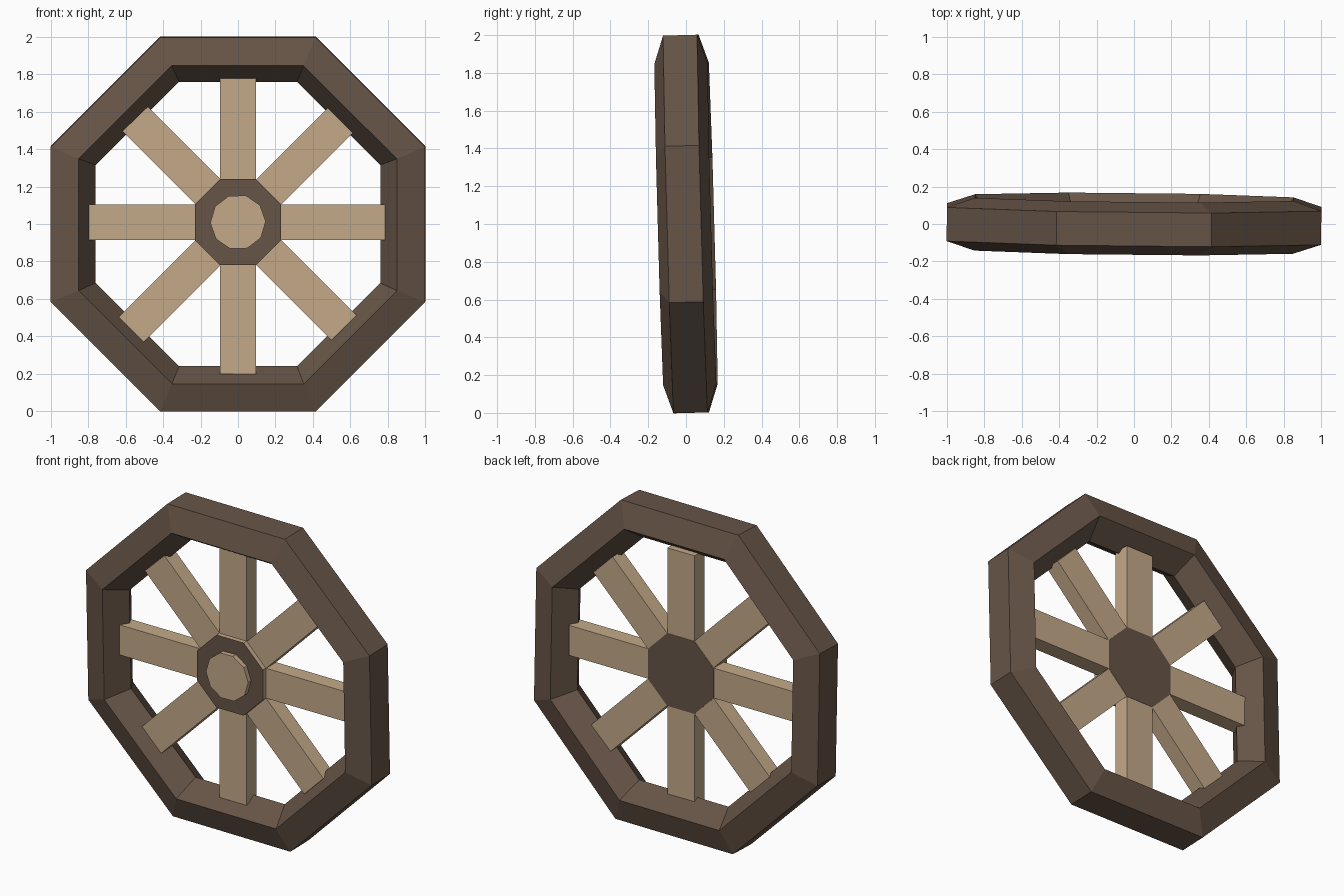
import bpy, bmesh
from math import cos, sin, pi, radians
from mathutils import Matrix

if "Cube" in bpy.data.objects:
    bpy.data.objects.remove(bpy.data.objects["Cube"])


def material(name, rgb):
    m = bpy.data.materials.new(name)
    m.diffuse_color = (*rgb, 1)
    m.use_nodes = True
    m.node_tree.nodes["Principled BSDF"].inputs["Base Color"].default_value = m.diffuse_color
    return m


DARK = material("dark_wood", (0.135, 0.09, 0.063))
LIGHT = material("light_wood", (0.55, 0.40, 0.25))


def finish(name, bm, *mats):
    bmesh.ops.recalc_face_normals(bm, faces=bm.faces)
    mesh = bpy.data.meshes.new(name)
    bm.to_mesh(mesh)
    bm.free()
    for m in mats:
        mesh.materials.append(m)
    ob = bpy.data.objects.new(name, mesh)
    bpy.context.collection.objects.link(ob)
    return ob


def disc(name, sides, radius, y0, y1, z, turn, *mats):
    # prism along y; a second material colours its flat ends
    bm = bmesh.new()
    bmesh.ops.create_cone(bm, cap_ends=True, segments=sides, radius1=radius,
                          radius2=radius, depth=y1 - y0,
                          matrix=Matrix.Rotation(turn, 4, 'Z'))
    for f in bm.faces:
        f.material_index = int(len(mats) > 1 and len(f.verts) > 4)
    bm.transform(Matrix.Translation((0, (y0 + y1) / 2, z)) @ Matrix.Rotation(pi / 2, 4, 'X'))
    return finish(name, bm, *mats)


# Rim: five-sided profile (apothem, y) swept round an octagon
profile = [(1.0, -0.09), (1.0, 0.09), (0.85, 0.141), (0.76, 0), (0.85, -0.141)]
bm = bmesh.new()
rings = []
for i in range(8):
    a = (i + 0.5) * pi / 4
    k = 1 / cos(pi / 8)
    rings.append([bm.verts.new((r * k * cos(a), y, r * k * sin(a))) for r, y in profile])
for i in range(8):
    p, q = rings[i], rings[(i + 1) % 8]
    for j in range(5):
        n = (j + 1) % 5
        bm.faces.new((p[j], p[n], q[n], q[j]))
rim = finish("rim", bm, DARK)
# the rim sits slightly askew on the spokes
rim.location = (0, 0, 1)
rim.rotation_euler = (0.0275, 0, -0.01)

# Spokes: four bars crossing at the hub (angle, centre x, centre z)
for n, (deg, x, z) in enumerate([(0, -0.005, 1.01), (45, -0.012, 0.995),
                                 (90, 0, 0.99), (135, 0.007, 1.005)]):
    bm = bmesh.new()
    bmesh.ops.create_cube(bm, size=1)
    bm.transform(Matrix.Translation((x, 0, z)) @ Matrix.Rotation(-radians(deg), 4, 'Y')
                 @ Matrix.Diagonal((1.58, 0.1, 0.19, 1)))
    finish(f"spoke_bar_{n + 1}", bm, LIGHT)

# Hub with dark end faces, and the axle cap on its front
disc("hub", 8, 0.23 / cos(pi / 8), -0.08, 0.052, 1.01, pi / 8, LIGHT, DARK)
disc("axle_cap", 10, 0.148, -0.11, -0.07, 1.01, pi / 2 + 0.03, LIGHT)
